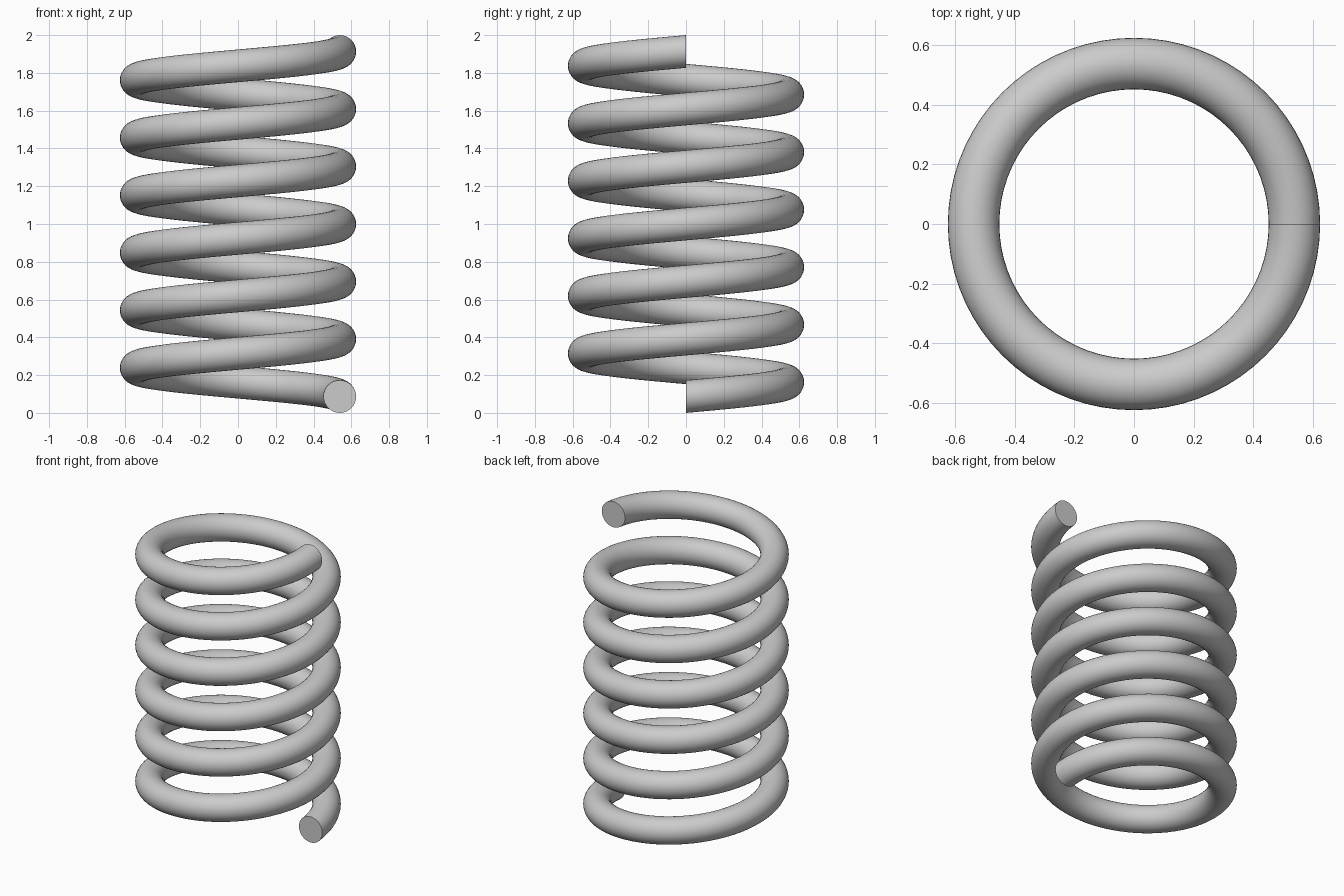
import bpy
import bmesh
from math import sin, cos, pi, radians

cube = bpy.data.objects.get("Cube")
if cube:
    bpy.data.objects.remove(cube, do_unlink=True)

COIL_RADIUS = 0.539
WIRE_RADIUS = 0.0865
TURNS = 6
HEIGHT = 2.0
STEPS = TURNS * 72
SIDES = 32

# Plain grey steel
steel = bpy.data.materials.new("grey_steel")
steel.use_nodes = True
grey = (0.6, 0.6, 0.6, 1.0)
steel.diffuse_color = grey
steel.node_tree.nodes["Principled BSDF"].inputs["Base Color"].default_value = grey


def wire_ring(bm, step):
    """Upright circle of the wire at one step along the helix."""
    t = step / STEPS
    turn = 2 * pi * TURNS * t
    z = WIRE_RADIUS + t * (HEIGHT - 2 * WIRE_RADIUS)
    ring = []
    for i in range(SIDES):
        a = 2 * pi * i / SIDES
        r = COIL_RADIUS + WIRE_RADIUS * cos(a)
        ring.append(bm.verts.new((r * cos(turn), r * sin(turn), z + WIRE_RADIUS * sin(a))))
    return ring


# Coil wire, swept counter-clockwise upwards from +x
bm = bmesh.new()
rings = [wire_ring(bm, s) for s in range(STEPS + 1)]
for low, high in zip(rings, rings[1:]):
    for i in range(SIDES):
        j = (i + 1) % SIDES
        bm.faces.new((low[i], high[i], high[j], low[j]))

# Flat cut ends
bm.faces.new(rings[0])
bm.faces.new(rings[-1][::-1])
bmesh.ops.recalc_face_normals(bm, faces=bm.faces[:])

mesh = bpy.data.meshes.new("spring_coil")
bm.to_mesh(mesh)
bm.free()
mesh.materials.append(steel)
coil = bpy.data.objects.new("spring_coil", mesh)
bpy.context.collection.objects.link(coil)

# Smooth wire with crisp end rims
bpy.ops.object.select_all(action="DESELECT")
coil.select_set(True)
bpy.context.view_layer.objects.active = coil
bpy.ops.object.shade_smooth_by_angle(angle=radians(40))
